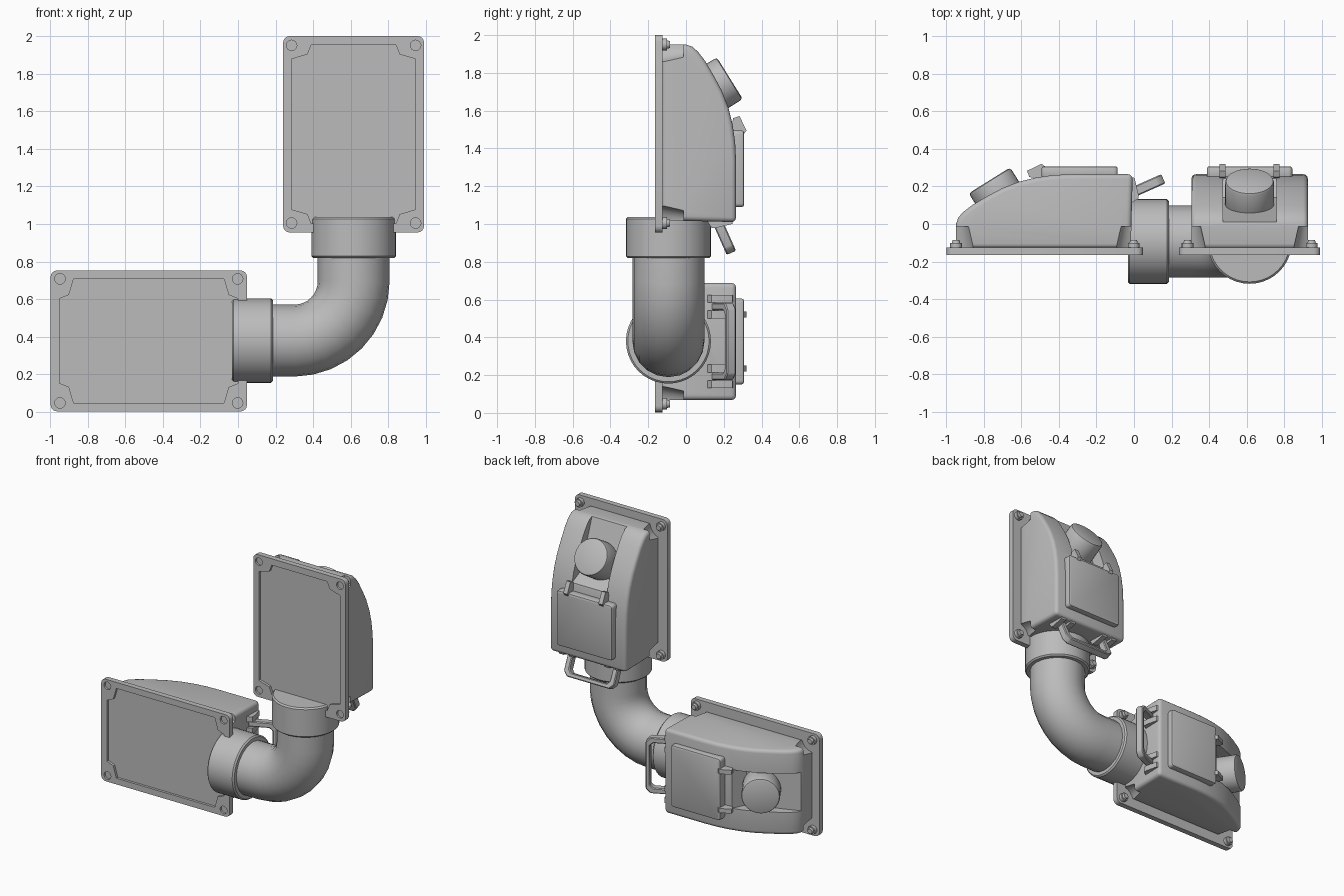
import bpy, bmesh, math
from mathutils import Matrix, Vector

if "Cube" in bpy.data.objects:
    bpy.data.objects.remove(bpy.data.objects["Cube"], do_unlink=True)

grey = bpy.data.materials.new("mid_grey")
grey.use_nodes = True
colour = (0.5, 0.5, 0.5, 1)
grey.diffuse_color = colour
grey.node_tree.nodes["Principled BSDF"].inputs["Base Color"].default_value = colour


def add_object(name, bm):
    bmesh.ops.recalc_face_normals(bm, faces=bm.faces)
    mesh = bpy.data.meshes.new(name)
    bm.to_mesh(mesh)
    bm.free()
    mesh.materials.append(grey)
    ob = bpy.data.objects.new(name, mesh)
    bpy.context.collection.objects.link(ob)
    return ob


def activate(ob):
    bpy.ops.object.select_all(action='DESELECT')
    ob.select_set(True)
    bpy.context.view_layer.objects.active = ob


def smooth(ob):
    activate(ob)
    bpy.ops.object.shade_smooth_by_angle(angle=math.radians(32))
    return ob


def prism(name, pts, axis, a, b):
    """Extrude (y, z) points along x, or (x, z) points along y, from a to b."""
    bm = bmesh.new()
    place = (lambda p: (a, p[0], p[1])) if axis == 'x' else (lambda p: (p[0], a, p[1]))
    face = bm.faces.new([bm.verts.new(place(p)) for p in pts])
    out = bmesh.ops.extrude_face_region(bm, geom=[face])
    shift = Vector((b - a, 0, 0) if axis == 'x' else (0, b - a, 0))
    verts = [v for v in out["geom"] if isinstance(v, bmesh.types.BMVert)]
    bmesh.ops.translate(bm, verts=verts, vec=shift)
    return add_object(name, bm)


def cone(name, start, direction, r1, r2, depth, sides=32):
    bm = bmesh.new()
    bmesh.ops.create_cone(bm, cap_ends=True, segments=sides, radius1=r1, radius2=r2, depth=depth)
    d = Vector(direction).normalized()
    turn = Vector((0, 0, 1)).rotation_difference(d).to_matrix().to_4x4()
    bm.transform(Matrix.Translation(Vector(start) + d * depth / 2) @ turn)
    return add_object(name, bm)


def apply_mod(ob, kind, **settings):
    activate(ob)
    mod = ob.modifiers.new(kind.lower(), kind)
    for key, value in settings.items():
        setattr(mod, key, value)
    bpy.ops.object.modifier_apply(modifier=mod.name)


def bevel(ob, width, segments=2):
    apply_mod(ob, 'BEVEL', width=width, segments=segments,
              limit_method='ANGLE', angle_limit=math.radians(40))


def cut(ob, cutter):
    apply_mod(ob, 'BOOLEAN', operation='DIFFERENCE', solver='EXACT', object=cutter)
    bpy.data.objects.remove(cutter, do_unlink=True)


def rect(x0, x1, z0, z1):
    return [(x0, z0), (x1, z0), (x1, z1), (x0, z1)]


def rounded_rect(half, z0, z1, r, steps=4):
    pts = []
    corners = [(half - r, z0 + r), (half - r, z1 - r), (r - half, z1 - r), (r - half, z0 + r)]
    for i, (cx, cz) in enumerate(corners):
        for k in range(steps + 1):
            t = math.pi / 2 * (i - 1 + k / steps)
            pts.append((cx + r * math.cos(t), cz + r * math.sin(t)))
    return pts


# One socket box, length along z, mounting plate facing -y
parts = []
LENGTH = 1.045
SCREWS = [(x, z) for x in (-0.33, 0.33) for z in (0.05, 0.995)]

# Mounting plate with shallow recess and screw holes
plate = prism("mounting_plate", rounded_rect(0.375, 0, LENGTH, 0.035), 'y', -0.165, -0.125)
quarter = [(0.225, 0.475), (0.245, 0.425), (0.33, 0.4)]
top = quarter + [(x, -z) for x, z in reversed(quarter)]
outline = top + [(-x, -z) for x, z in top]
cut(plate, prism("cutter", [(x, z + LENGTH / 2) for x, z in outline], 'y', -0.2, -0.147))
for x, z in SCREWS:
    cut(plate, cone("cutter", (x, -0.2, z), (0, 1, 0), 0.028, 0.028, 0.05, 16))
parts.append(plate)

# Housing with curved upper back
profile = [(-0.13, 0.065), (0.265, 0.055), (0.265, 0.38), (0.26, 0.48), (0.247, 0.57),
           (0.225, 0.66), (0.19, 0.75), (0.15, 0.825), (0.1, 0.91), (0.065, 0.955),
           (0.035, 0.983), (0, 0.995), (-0.13, 0.995)]
housing = prism("housing", profile, 'x', -0.31, 0.31)
bevel(housing, 0.025, 3)
for x, z in SCREWS:
    cut(housing, cone("cutter", (x, -0.124, z), (0, 1, 0), 0.095, 0.07, 0.11, 24))
pocket = [(0, 1.02), (0.015, 0.98), (0.14, 0.64), (0.29, 0.57), (0.4, 0.8), (0.3, 1.02)]
cut(housing, prism("cutter", pocket, 'x', -0.142, 0.142))
parts.append(housing)

# Round socket knob in the pocket
axis = Vector((0, 0.85, 0.53)).normalized()
face = Vector((0, 0.232, 0.817))
knob = cone("socket_knob", face - axis * 0.19, axis, 0.13, 0.13, 0.19, 32)
bevel(knob, 0.016, 2)
parts.append(knob)

# Cover lid and its two hinges
lid = prism("cover_lid", rounded_rect(0.227, 0.135, 0.54, 0.02), 'y', 0.24, 0.307)
bevel(lid, 0.012, 2)
parts.append(lid)
hinge = [(0.235, 0.53), (0.25, 0.605), (0.283, 0.617), (0.32, 0.54), (0.302, 0.515)]
for side, x in (("right", -0.143), ("left", 0.143)):
    parts.append(prism(side + "_hinge", hinge, 'x', x - 0.016, x + 0.016))

# Locking bail handle and its brackets
half = [(0.165, 0.02), (0.165, -0.125), (0.145, -0.147)]
outer = [(0.172, -0.178), (0.205, -0.145), (0.205, 0.02)]
loop = half + [(-x, z) for x, z in reversed(half)]
loop += [(-x, z) for x, z in reversed(outer)] + outer
handle = prism("bail_handle", loop, 'y', -0.027, 0.027)
handle.data.transform(Matrix.Translation((0, 0.168, 0.055)) @ Matrix.Rotation(math.radians(24), 4, 'X'))
bevel(handle, 0.006, 1)
parts.append(handle)
wedge = [(0.11, 0.065), (0.135, 0.025), (0.16, 0.025), (0.245, 0.045), (0.25, 0.065)]
for side, s in (("right", -1), ("left", 1)):
    for place, x in (("inner", 0.143), ("outer", 0.227)):
        parts.append(prism(f"{side}_{place}_bracket", wedge, 'x', s * x - 0.02, s * x + 0.02))

# Corner screws
for i, (x, z) in enumerate(SCREWS):
    parts.append(cone(f"screw_base_{i + 1}", (x, -0.15, z), (0, 1, 0), 0.031, 0.031, 0.05, 16))
    parts.append(cone(f"screw_head_{i + 1}", (x, -0.1, z), (0, 1, 0), 0.022, 0.018, 0.015, 16))

# Place the upright box and a second one lying on its side
upright = Matrix.Translation((0.615, 0, 0.955))
lying = Matrix.Translation((0.048, 0, 0.378)) @ Matrix.Rotation(-math.pi / 2, 4, 'Y')
for ob in parts:
    smooth(ob)
    twin = ob.copy()
    twin.name = "lower_" + ob.name
    bpy.context.collection.objects.link(twin)
    ob.name = "upper_" + ob.name
    ob.matrix_world = upright
    twin.matrix_world = lying

# Elbow pipe joining the two boxes
PIPE_Y, BEND = -0.093, 0.315
path = [(0.1, 0.38)]
for k in range(9):
    t = math.pi / 2 * k / 8
    path.append((0.3 + BEND * math.sin(t), 0.38 + BEND * (1 - math.cos(t))))
path.append((0.615, 0.9))
curve = bpy.data.curves.new("elbow_pipe", 'CURVE')
curve.dimensions = '3D'
curve.bevel_depth = 0.191
curve.bevel_resolution = 8
curve.use_fill_caps = True
spline = curve.splines.new('POLY')
spline.points.add(len(path) - 1)
for point, (x, z) in zip(spline.points, path):
    point.co = (x, PIPE_Y, z, 1)
curve.materials.append(grey)
pipe = bpy.data.objects.new("elbow_pipe", curve)
bpy.context.collection.objects.link(pipe)
activate(pipe)
bpy.ops.object.convert(target='MESH')
smooth(bpy.context.view_layer.objects.active)

# Collars at both pipe ends
for name, start, d in (("upper_collar", (0.615, PIPE_Y, 1.037), (0, 0, -1)),
                       ("lower_collar", (-0.033, PIPE_Y, 0.38), (1, 0, 0))):
    collar = cone(name, start, d, 0.225, 0.225, 0.218, 40)
    bevel(collar, 0.01, 1)
    smooth(collar)
